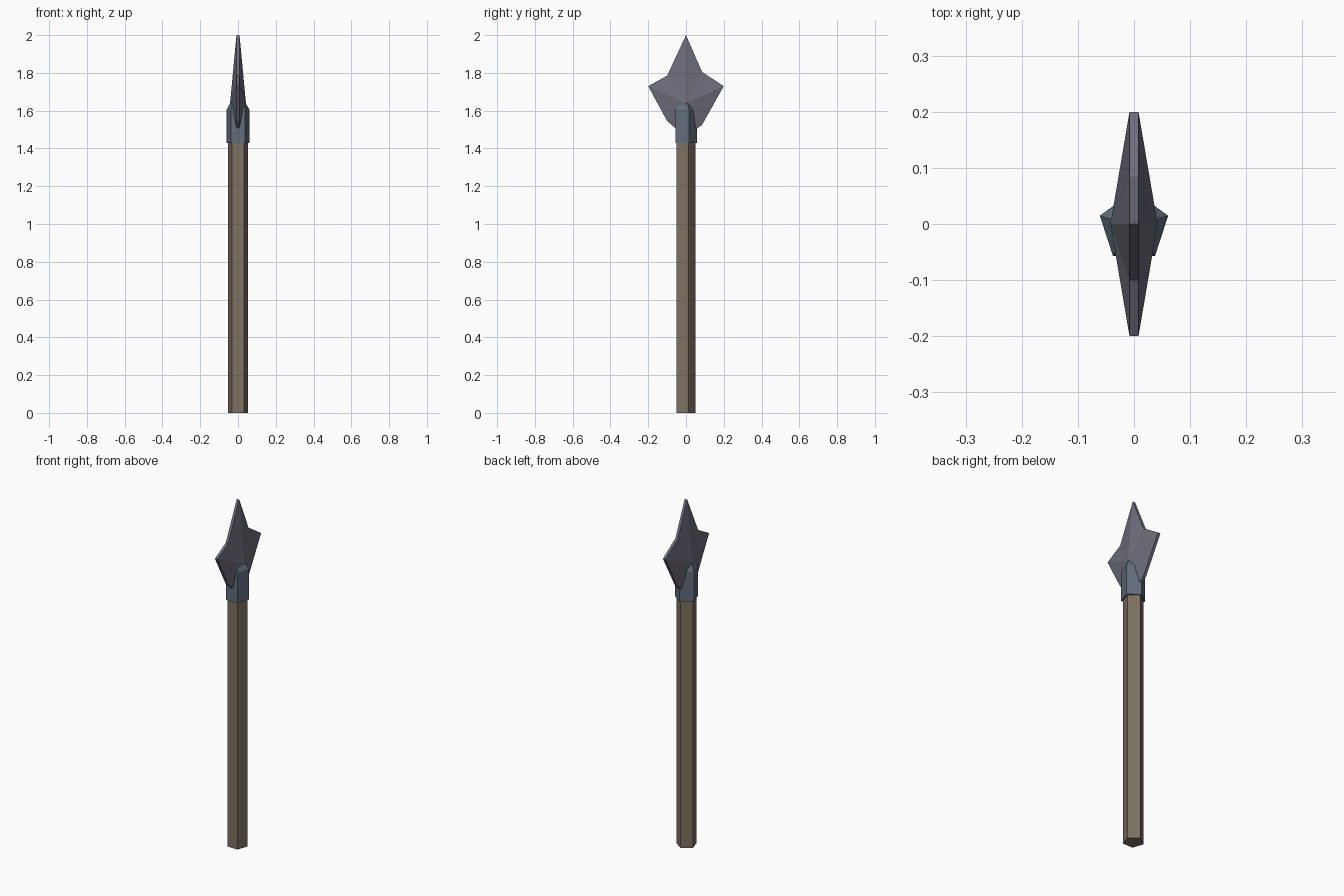
import bpy, math

if "Cube" in bpy.data.objects:
    bpy.data.objects.remove(bpy.data.objects["Cube"])


def material(name, rgb):
    m = bpy.data.materials.new(name)
    m.diffuse_color = (*rgb, 1)
    m.use_nodes = True
    m.node_tree.nodes["Principled BSDF"].inputs["Base Color"].default_value = m.diffuse_color
    return m


def build(name, verts, faces, mat):
    me = bpy.data.meshes.new(name)
    me.from_pydata(verts, [], faces)
    me.materials.append(mat)
    ob = bpy.data.objects.new(name, me)
    bpy.context.collection.objects.link(ob)
    return ob


def pentagon_loft(name, rings, mat):
    """Stack of five-sided rings (radius, z), flat side to the front."""
    verts, faces = [], []
    for r, z in rings:
        for i in range(5):
            a = math.radians(90 + 72 * i)
            verts.append((r * math.cos(a), r * math.sin(a) - 0.005, z))
    for k in range(len(rings) - 1):
        for i in range(5):
            j = (i + 1) % 5
            faces.append((5*k + i, 5*k + j, 5*k + 5 + j, 5*k + 5 + i))
    n = 5 * (len(rings) - 1)
    faces += [(4, 3, 2, 1, 0), tuple(range(n, n + 5))]
    return build(name, verts, faces, mat)


wood = material("weathered wood", (0.205, 0.165, 0.122))
steel = material("dark steel", (0.150, 0.153, 0.195))
blue_steel = material("blue steel", (0.120, 0.150, 0.195))

# Shaft and the socket that grips the blade
pentagon_loft("shaft", [(0.055, 0), (0.055, 1.5)], wood)
pentagon_loft("socket", [(0.064, 1.43), (0.064, 1.605), (0.040, 1.645)], blue_steel)

# Blade: star outline (y, z) with a blunt rim, rising to a ridge point each side
outline = [(0, 2.0), (-0.1, 1.785), (-0.2, 1.73), (-0.1, 1.545), (0, 1.46),
           (0.085, 1.525), (0.2, 1.73), (0.085, 1.805)]
n = len(outline)
verts = [(s * 0.008, y, z) for s in (1, -1) for y, z in outline]
verts += [(0.042, 0, 1.64), (-0.042, 0, 1.64)]
faces = []
for i in range(n):
    j = (i + 1) % n
    faces += [(j, i, 2*n), (n + i, n + j, 2*n + 1), (i, j, n + j, n + i)]
blade = build("blade", verts, faces, steel)

# Consistent outward normals
import bmesh
for ob in bpy.data.objects:
    bm = bmesh.new()
    bm.from_mesh(ob.data)
    bmesh.ops.recalc_face_normals(bm, faces=bm.faces)
    bm.to_mesh(ob.data)
    bm.free()
